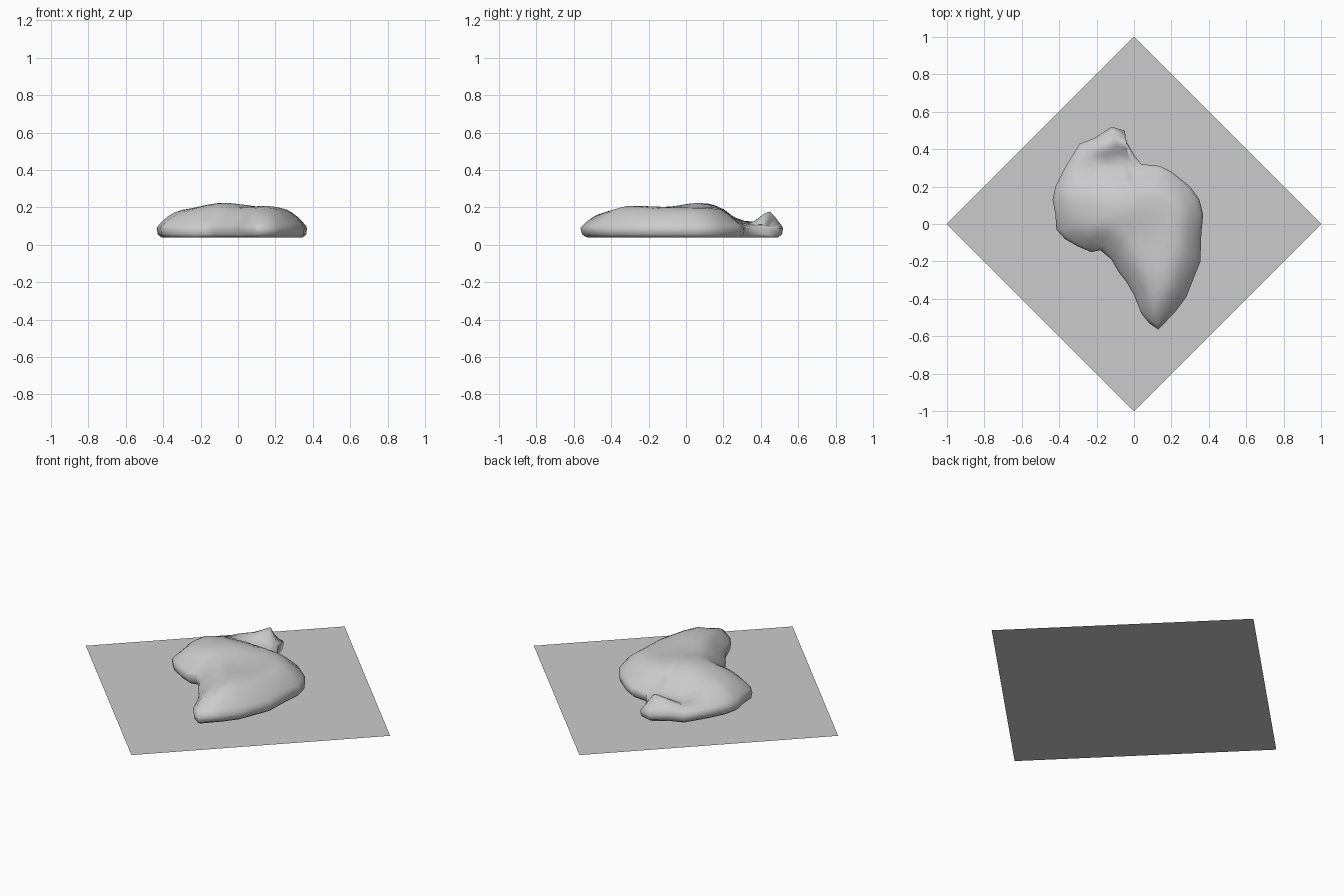
import bpy, bmesh, math
from mathutils import Vector
from mathutils.geometry import intersect_point_line

if "Cube" in bpy.data.objects:
    bpy.data.objects.remove(bpy.data.objects["Cube"], do_unlink=True)

grey = bpy.data.materials.new("plain grey")
grey.use_nodes = True
grey.diffuse_color = (0.6, 0.6, 0.6, 1)
grey.node_tree.nodes["Principled BSDF"].inputs["Base Color"].default_value = grey.diffuse_color


def add_object(name, bm):
    mesh = bpy.data.meshes.new(name)
    bm.to_mesh(mesh)
    bm.free()
    mesh.materials.append(grey)
    obj = bpy.data.objects.new(name, mesh)
    bpy.context.collection.objects.link(obj)
    return obj


# Ground sheet: one thin square turned to a diamond
bm = bmesh.new()
bm.faces.new([bm.verts.new(p) for p in ((1, 0, 0), (0, 1, 0), (-1, 0, 0), (0, -1, 0))])
add_object("ground_sheet", bm)

# Plan outline of the rock, clockwise from the back knob
OUTLINE = [Vector(p) for p in (
    (-.12, .52), (-.05, .5), (-.04, .44), (0, .37), (.04, .32), (.14, .31),
    (.2, .28), (.3, .2), (.35, .13), (.37, .05), (.36, -.05), (.355, -.2),
    (.28, -.39), (.22, -.47), (.13, -.565), (.08, -.53), (.04, -.48), (0, -.38),
    (-.04, -.31), (-.08, -.26), (-.12, -.19), (-.18, -.14), (-.23, -.15),
    (-.3, -.12), (-.37, -.08), (-.415, -.03), (-.42, .05), (-.435, .13),
    (-.42, .2), (-.37, .3), (-.29, .43), (-.21, .46))]
CENTRE = Vector((0, .05))
RIM = .09

# Hills and hollows: x, y, x spread, y spread, height
BUMPS = ((-.08, .07, .16, .13, .028), (.13, -.3, .15, .2, .012),
         (-.12, .33, .32, .1, -.09), (-.1, .43, .1, .06, .06),
         (-.3, 0, .12, .2, -.015))


def edge_distance(p):
    best = 9
    for a, b in zip(OUTLINE, OUTLINE[1:] + OUTLINE[:1]):
        q, t = intersect_point_line(p, a, b)
        q = a.lerp(b, min(max(t, 0), 1))
        best = min(best, (p - q).length)
    return best


def top_height(p):
    crown = .197 + sum(h * math.exp(-((p.x - x) / sx) ** 2 - ((p.y - y) / sy) ** 2)
                       for x, y, sx, sy, h in BUMPS)
    s = min(edge_distance(p) / .15, 1)
    return RIM + (crown - RIM) * math.sin(s * math.pi / 2) ** .85


# Rock: rings from the underside over the rim to the crown
bm = bmesh.new()
rings = [(.5, .04), (.94, .04), (.985, .055), (1, RIM)]
rings += [(s, None) for s in (.96, .91, .85, .78, .7, .6, .5, .38, .25, .12)]
loops = []
for scale, z in rings:
    loop = []
    for corner in OUTLINE:
        p = CENTRE.lerp(corner, scale)
        loop.append(bm.verts.new((p.x, p.y, top_height(p) if z is None else z)))
    loops.append(loop)
n = len(OUTLINE)
for low, high in zip(loops, loops[1:]):
    for i in range(n):
        j = (i + 1) % n
        bm.faces.new((low[i], low[j], high[j], high[i]))
bm.faces.new(loops[0])
peak = bm.verts.new((*CENTRE, top_height(CENTRE)))
for i in range(n):
    bm.faces.new((loops[-1][i], loops[-1][(i + 1) % n], peak))
bmesh.ops.recalc_face_normals(bm, faces=bm.faces)
for face in bm.faces:
    face.smooth = True
add_object("rock", bm)
